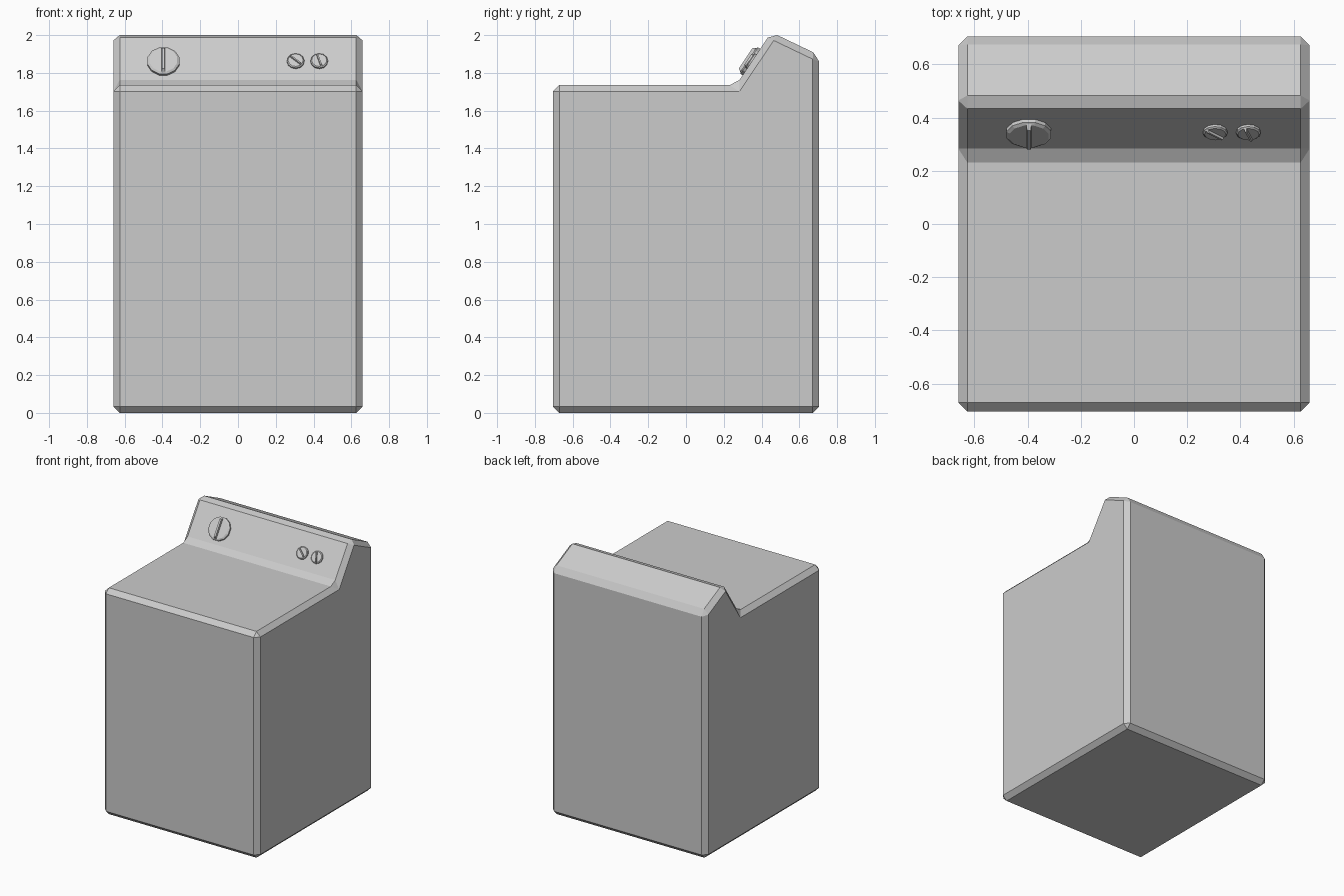
import bpy, bmesh
from math import atan2, cos, sin, pi, radians
from mathutils import Matrix, Vector

if "Cube" in bpy.data.objects:
    bpy.data.objects.remove(bpy.data.objects["Cube"])

HALF_W = 0.66
SLOPE = atan2(1.5, 1.0)  # tilt of the control panel


def add_object(name, bm):
    bmesh.ops.recalc_face_normals(bm, faces=bm.faces)
    mesh = bpy.data.meshes.new(name)
    bm.to_mesh(mesh)
    bm.free()
    obj = bpy.data.objects.new(name, mesh)
    bpy.context.collection.objects.link(obj)
    return obj


# Cabinet with raised control console: side profile (y, z) extruded along x, edges chamfered
profile = [(-0.705, 0), (-0.705, 1.735), (0.265, 1.735),
           (0.452, 2.015), (0.705, 1.894), (0.705, 0)]
bm = bmesh.new()
side = bm.faces.new([bm.verts.new((-HALF_W, y, z)) for y, z in profile])
ext = bmesh.ops.extrude_face_region(bm, geom=[side])
moved = [v for v in ext["geom"] if isinstance(v, bmesh.types.BMVert)]
bmesh.ops.translate(bm, verts=moved, vec=(2 * HALF_W, 0, 0))
if side.is_valid and len([f for f in bm.faces if len(f.verts) == 6]) < 2:
    side.normal_flip()
bmesh.ops.holes_fill(bm, edges=bm.edges[:], sides=0)
bmesh.ops.recalc_face_normals(bm, faces=bm.faces)
bmesh.ops.bevel(bm, geom=bm.edges[:], offset=0.034, offset_type='OFFSET',
                segments=1, profile=0.5, affect='EDGES')
add_object("cabinet", bm)


def loft(bm, rings):
    """Skin a stack of equally sized point rings and cap both ends."""
    rows = [[bm.verts.new(p) for p in ring] for ring in rings]
    n = len(rows[0])
    for a, b in zip(rows, rows[1:]):
        for i in range(n):
            j = (i + 1) % n
            bm.faces.new((a[i], a[j], b[j], b[i]))
    bm.faces.new(rows[0])
    bm.faces.new(rows[-1])


def knob(name, x, along, radius, height, turn):
    def circle(r, z):
        return [(r * cos((i + 0.5) * pi / 6), r * sin((i + 0.5) * pi / 6), z)
                for i in range(12)]

    def rect(w, l, z):
        return [(-w, -l, z), (w, -l, z), (w, l, z), (-w, l, z)]

    bm = bmesh.new()
    # chamfered dial
    loft(bm, [circle(radius, -0.004), circle(radius, height * 0.38),
              circle(radius * 0.87, height * 0.58)])
    # tapered grip bar across the dial
    loft(bm, [rect(radius * 0.13, radius * 0.96, height * 0.3),
              rect(radius * 0.08, radius * 0.74, height)])
    obj = add_object(name, bm)
    pos = Vector((x, 0.265 + along * cos(SLOPE), 1.735 + along * sin(SLOPE)))
    obj.matrix_world = (Matrix.Translation(pos) @ Matrix.Rotation(SLOPE, 4, 'X')
                        @ Matrix.Rotation(radians(turn), 4, 'Z'))


# Control knobs on the sloped panel
knob("main_dial", -0.395, 0.147, 0.087, 0.037, 0)
knob("small_knob_left", 0.305, 0.150, 0.046, 0.024, 48)
knob("small_knob_right", 0.43, 0.150, 0.046, 0.024, 17)
